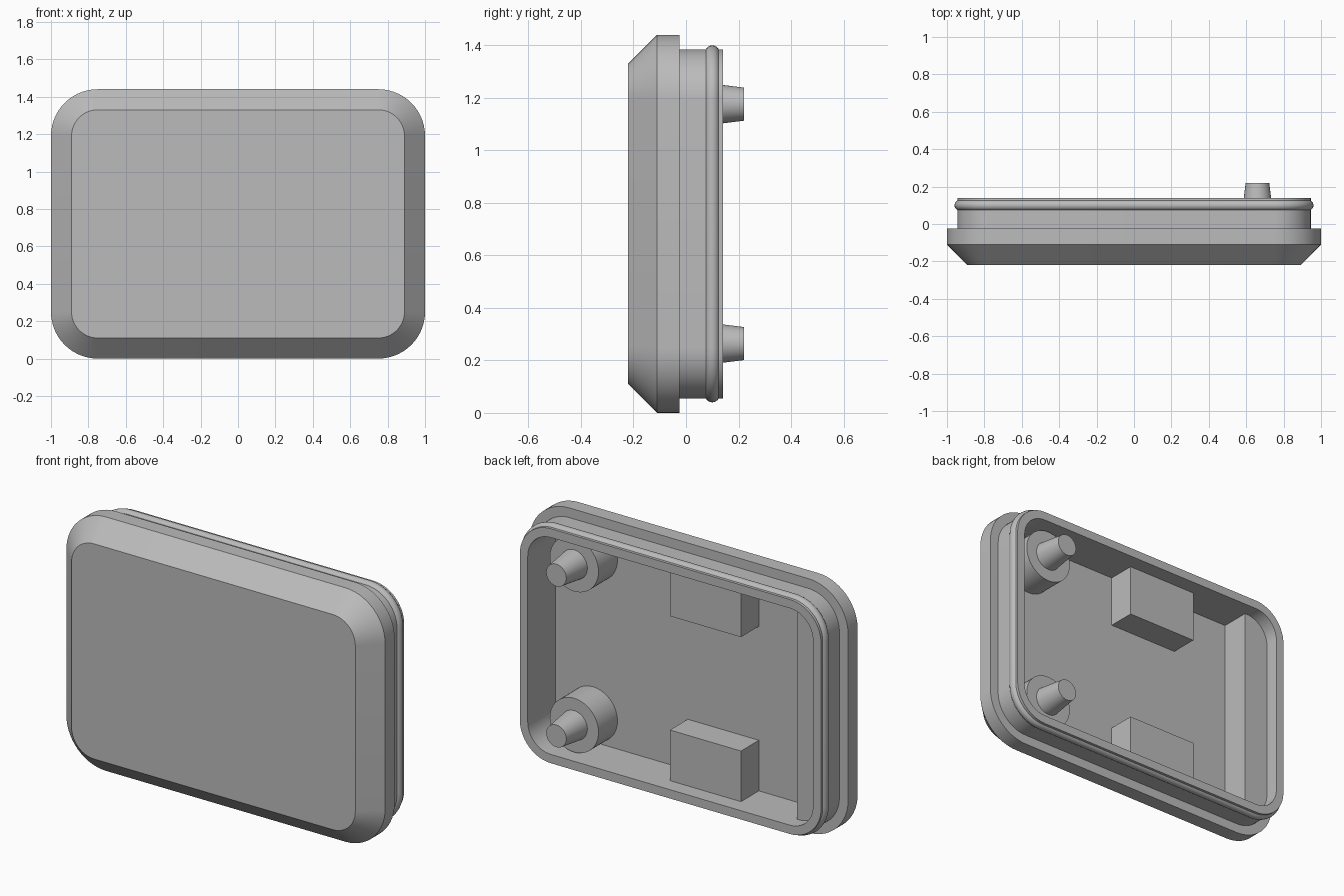
import bpy, bmesh, math
from mathutils import Vector, Matrix

if "Cube" in bpy.data.objects:
    bpy.data.objects.remove(bpy.data.objects["Cube"])

HX, HZ, R = 1.0, 0.72, 0.25      # outer half width, half height, corner radius
FLOOR = -0.11                    # inner floor of the tray

grey = bpy.data.materials.new("plain grey")
grey.diffuse_color = (0.5, 0.5, 0.5, 1)
grey.use_nodes = True
grey.node_tree.nodes["Principled BSDF"].inputs["Base Color"].default_value = grey.diffuse_color


def finish(bm, name, smooth=True):
    bmesh.ops.recalc_face_normals(bm, faces=bm.faces)
    me = bpy.data.meshes.new(name)
    bm.to_mesh(me)
    bm.free()
    me.materials.append(grey)
    ob = bpy.data.objects.new(name, me)
    bpy.context.collection.objects.link(ob)
    if smooth:
        bpy.ops.object.select_all(action='DESELECT')
        ob.select_set(True)
        bpy.context.view_layer.objects.active = ob
        bpy.ops.object.shade_smooth_by_angle(angle=math.radians(30))
    return ob


def outline(inset, seg=14):
    """Rounded rectangle in x and z, shrunk by inset."""
    r, pts = R - inset, []
    for q, (sx, sz) in enumerate([(1, 1), (-1, 1), (-1, -1), (1, -1)]):
        for i in range(seg + 1):
            a = math.pi / 2 * (q + i / seg)
            pts.append((sx * (HX - R) + r * math.cos(a),
                        HZ + sz * (HZ - R) + r * math.sin(a)))
    return pts


def loft(name, profile, closed=False):
    """Sweep a list of (inset, y) around the rounded rectangle."""
    bm = bmesh.new()
    rings = [[bm.verts.new((x, y, z)) for x, z in outline(inset)] for inset, y in profile]
    n = len(rings[0])
    pairs = list(zip(rings, rings[1:]))
    if closed:
        pairs.append((rings[-1], rings[0]))
    else:
        bm.faces.new(rings[0])
        bm.faces.new(rings[-1])
    for a, b in pairs:
        for i in range(n):
            j = (i + 1) % n
            bm.faces.new((a[i], a[j], b[j], b[i]))
    return finish(bm, name)


def rod(name, x, z, y0, y1, r0, r1):
    """Round post along y."""
    bm = bmesh.new()
    mat = Matrix.Translation((x, (y0 + y1) / 2, z)) @ Matrix.Rotation(-math.pi / 2, 4, 'X')
    bmesh.ops.create_cone(bm, cap_ends=True, segments=48, radius1=r0, radius2=r1,
                          depth=y1 - y0, matrix=mat)
    return finish(bm, name)


def box(name, lo, hi):
    lo, hi = Vector(lo), Vector(hi)
    bm = bmesh.new()
    bmesh.ops.create_cube(bm, size=1, matrix=Matrix.Translation((lo + hi) / 2)
                          @ Matrix.Diagonal((*(hi - lo), 1)))
    return finish(bm, name, False)


# Chamfered cover plate with a hollow rim behind it
loft("cover_shell", [(0.11, -0.22), (0, -0.11), (0, -0.025), (0.055, -0.025),
                     (0.055, 0.14), (0.105, 0.14), (0.105, FLOOR)])

# Snap bead around the rim
bead = [(0.068 + 0.028 * math.cos(t * math.pi / 8), 0.1 + 0.028 * math.sin(t * math.pi / 8))
        for t in range(16)]
loft("snap_bead", bead, closed=True)

# Bosses with tapered pegs
for side, z in (("lower", HZ - 0.456), ("upper", HZ + 0.456)):
    rod(side + "_boss", 0.66, z, FLOOR, 0.06, 0.153, 0.153)
    rod(side + "_peg", 0.66, z, 0.06, 0.22, 0.083, 0.063)

# Blocks against the lower and upper walls
box("lower_block", (-0.38, FLOOR, 0.10), (0.066, 0.05, 0.392))
box("upper_block", (-0.38, FLOOR, 1.038), (0.066, 0.05, 1.34))

# Full height ledge following the rounded inner wall
EDGE = -0.74
ledge = [(x, z) for x, z in outline(0.105) if x < EDGE]
ledge = [(EDGE, 2 * HZ - 0.105)] + ledge + [(EDGE, 0.105)]
bm = bmesh.new()
base = bm.faces.new([bm.verts.new((x, FLOOR, z)) for x, z in ledge])
top = bmesh.ops.extrude_face_region(bm, geom=[base])["geom"]
bmesh.ops.translate(bm, vec=(0, 0.06 - FLOOR, 0),
                    verts=[v for v in top if isinstance(v, bmesh.types.BMVert)])
if not base.is_valid or len([f for f in bm.faces if len(f.verts) == len(ledge)]) < 2:
    bm.faces.new([v for v in bm.verts if abs(v.co.y - FLOOR) < 1e-5])
finish(bm, "side_ledge")
